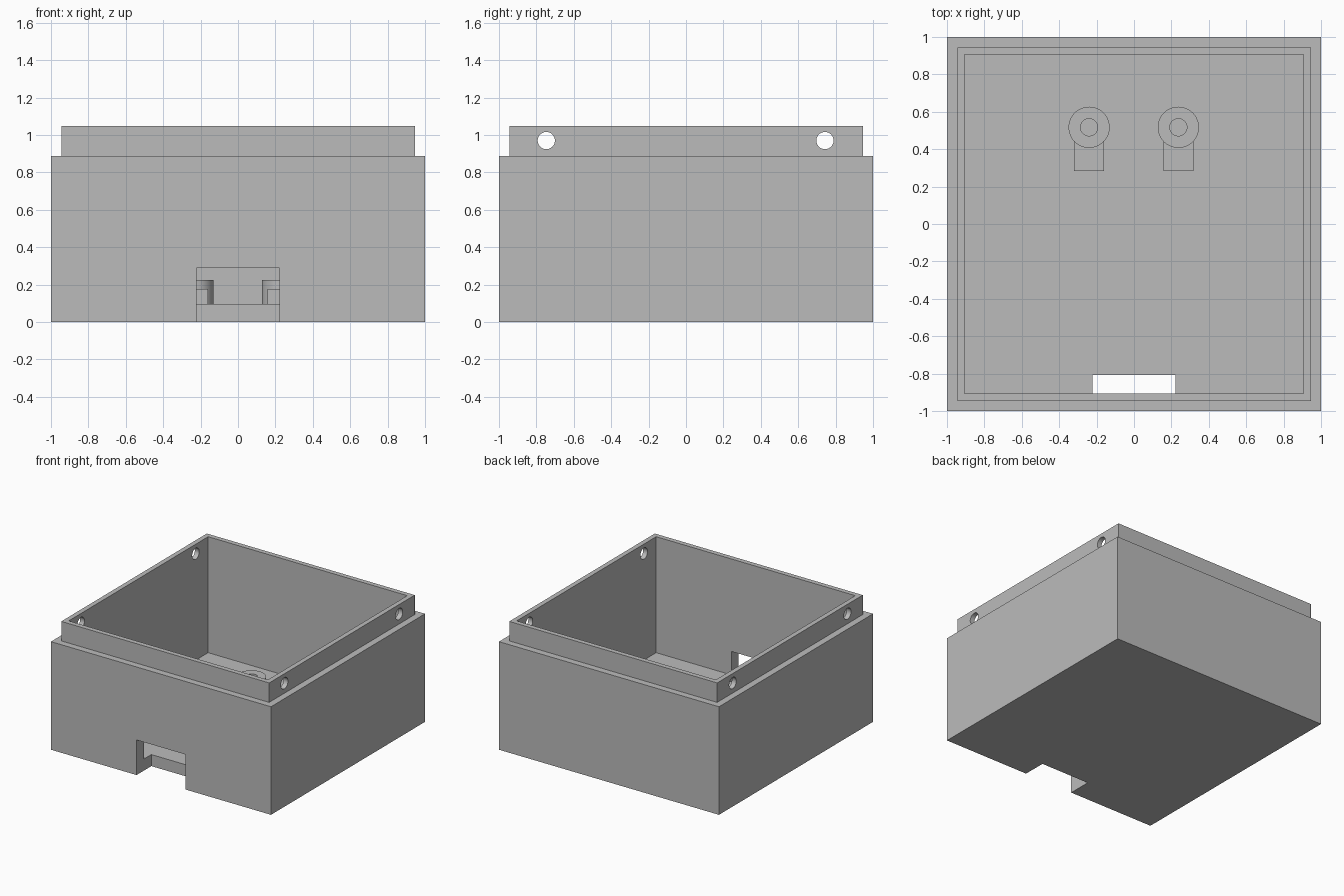
import bpy
import bmesh
from math import pi
from mathutils import Matrix, Vector

if "Cube" in bpy.data.objects:
    bpy.data.objects.remove(bpy.data.objects["Cube"], do_unlink=True)

GREY = (0.5, 0.5, 0.5, 1)
grey = bpy.data.materials.new("plain_grey")
grey.use_nodes = True
grey.diffuse_color = GREY
grey.node_tree.nodes["Principled BSDF"].inputs["Base Color"].default_value = GREY


def make_object(name, bm):
    mesh = bpy.data.meshes.new(name)
    bm.to_mesh(mesh)
    bm.free()
    obj = bpy.data.objects.new(name, mesh)
    bpy.context.collection.objects.link(obj)
    mesh.materials.append(grey)
    return obj


def box(name, low, high):
    low, high = Vector(low), Vector(high)
    bm = bmesh.new()
    bmesh.ops.create_cube(bm, size=1)
    bmesh.ops.scale(bm, vec=high - low, verts=bm.verts)
    bmesh.ops.translate(bm, vec=(low + high) / 2, verts=bm.verts)
    return make_object(name, bm)


def cylinder(name, centre, radius, depth, along_x=False):
    bm = bmesh.new()
    turn = Matrix.Rotation(pi / 2, 4, "Y") if along_x else Matrix()
    bmesh.ops.create_cone(bm, cap_ends=True, segments=48, radius1=radius, radius2=radius,
                          depth=depth, matrix=Matrix.Translation(centre) @ turn)
    return make_object(name, bm)


def combine(target, tool, operation):
    # Apply a boolean and drop the tool
    mod = target.modifiers.new(operation.lower(), "BOOLEAN")
    mod.operation = operation
    mod.solver = "EXACT"
    mod.object = tool
    bpy.context.view_layer.objects.active = target
    bpy.ops.object.modifier_apply(modifier=mod.name)
    bpy.data.objects.remove(tool, do_unlink=True)


def smooth(obj):
    bpy.ops.object.select_all(action="DESELECT")
    obj.select_set(True)
    bpy.context.view_layer.objects.active = obj
    bpy.ops.object.shade_smooth_by_angle(angle=0.6)


FLOOR, SHOULDER, TOP = 0.095, 0.888, 1.048
RIM, INNER = 0.945, 0.905

# Open case with a stepped rim
case = box("case", (-1, -1, 0), (1, 1, SHOULDER))
combine(case, box("rim", (-RIM, -RIM, 0.5), (RIM, RIM, TOP)), "UNION")
combine(case, box("cavity", (-INNER, -INNER, FLOOR), (INNER, INNER, 1.3)), "DIFFERENCE")

# Notch through the front wall and floor edge
combine(case, box("notch", (-0.222, -1.2, -0.2), (0.222, -0.808, 0.288)), "DIFFERENCE")

# Screw holes through both sides of the rim
for y in (-0.747, 0.743):
    combine(case, cylinder("screw_hole", (0, y, 0.97), 0.046, 2.4, True), "DIFFERENCE")
smooth(case)

# Two hollow posts, each with a low block in front
for side, x in (("left", 0.237), ("right", -0.24)):
    post = cylinder(side + "_post", (x, 0.517, 0.155), 0.11, 0.14)
    combine(post, box("block", (x - 0.08, 0.283, 0.085), (x + 0.08, 0.517, 0.176)), "UNION")
    combine(post, cylinder("bore", (x, 0.517, 0.25), 0.046, 0.31), "DIFFERENCE")
    smooth(post)
